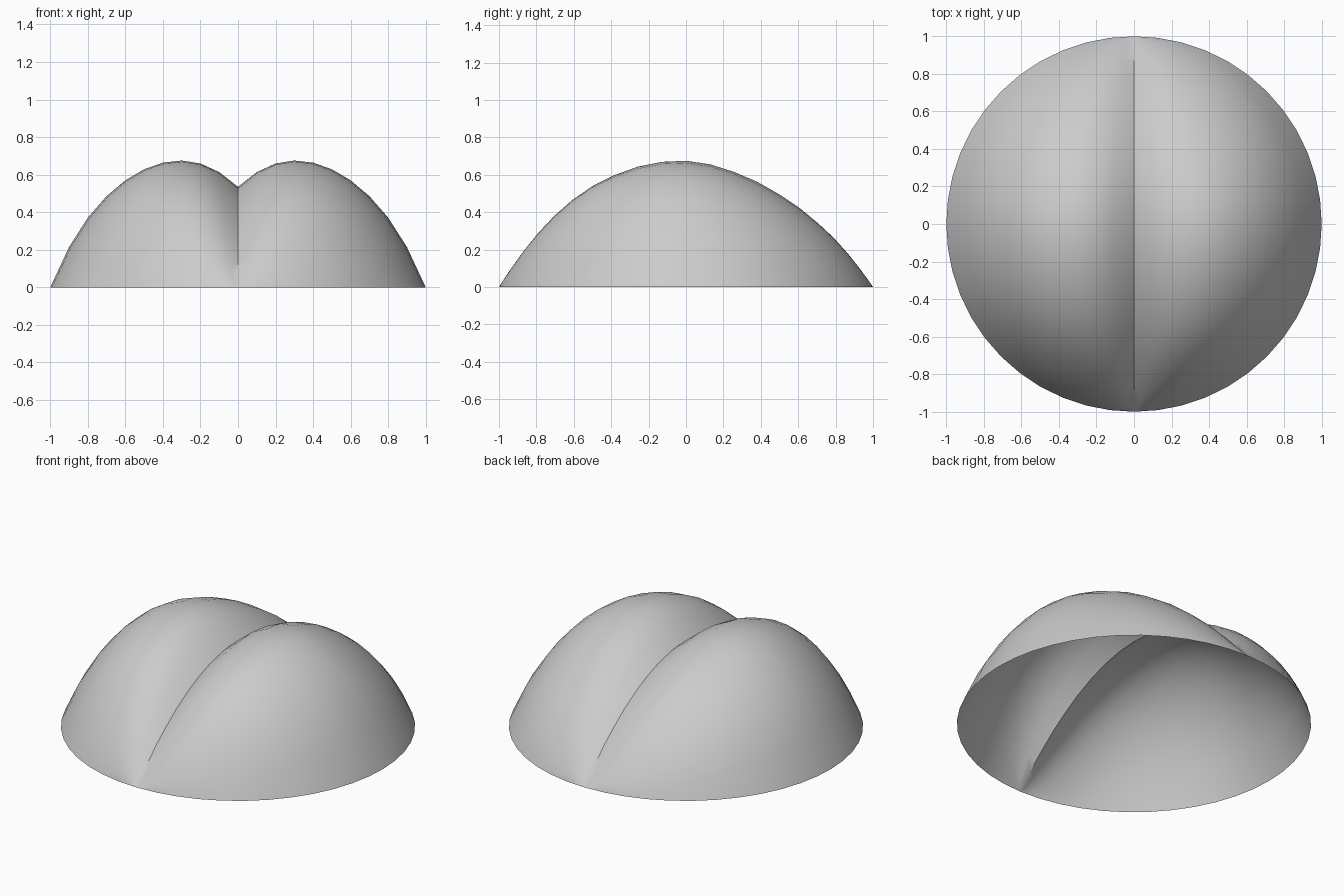
import bpy
import bmesh
import math

cube = bpy.data.objects.get("Cube")
if cube:
    bpy.data.objects.remove(cube, do_unlink=True)

STEPS_Y = 24      # front to back
STEPS_X = 10      # crease to rim, each side

# lobe fullness from front (-1) to back (+1)
FULLNESS = [(-1, 1.75), (-0.8, 1.55), (-0.6, 1.36), (-0.4, 1.16), (-0.2, 1.05), (0, 1.0),
            (0.3, 0.89), (0.5, 0.91), (0.7, 1.02), (0.8, 1.15), (1, 1.35)]


def fullness(y):
    for (y0, k0), (y1, k1) in zip(FULLNESS, FULLNESS[1:]):
        if y <= y1:
            return k0 + (k1 - k0) * (y - y0) / (y1 - y0)
    return FULLNESS[-1][1]


def height(x, y, u):
    """Parabolic crease plus a lobe rising towards each side."""
    u = abs(u)
    lobe = 0.954 * u - 1.159 * u ** 2 + 0.925 * u ** 3
    k = 1 + (fullness(y) - 1) * (1 - u * u)
    return max(0.0, 1 - x * x - y * y) * (0.535 + lobe * k)


bm = bmesh.new()

# Strips across the dome, running between a front and a back pole
front = bm.verts.new((0, -1, 0))
back = bm.verts.new((0, 1, 0))
rows = []
for i in range(1, STEPS_Y):
    phi = math.pi * i / STEPS_Y
    y, w = -math.cos(phi), math.sin(phi)
    row = []
    for j in range(-STEPS_X, STEPS_X + 1):
        u = j / STEPS_X
        row.append(bm.verts.new((u * w, y, height(u * w, y, u))))
    rows.append(row)

for j in range(2 * STEPS_X):
    bm.faces.new((front, rows[0][j + 1], rows[0][j]))
    bm.faces.new((back, rows[-1][j], rows[-1][j + 1]))
    for a, b in zip(rows, rows[1:]):
        bm.faces.new((a[j], a[j + 1], b[j + 1], b[j]))

# Smooth lobes, sharp central crease that fades out at the rim
for f in bm.faces:
    f.smooth = True
for e in bm.edges:
    if all(abs(v.co.x) < 1e-5 and abs(v.co.y) < 0.96 for v in e.verts):
        e.smooth = False
bm.normal_update()
if sum(f.normal.z for f in bm.faces) < 0:
    bmesh.ops.reverse_faces(bm, faces=bm.faces[:])

mesh = bpy.data.meshes.new("creased_dome")
bm.to_mesh(mesh)
bm.free()
dome = bpy.data.objects.new("creased_dome", mesh)
bpy.context.collection.objects.link(dome)

# Plain grey material
grey = bpy.data.materials.new("light_grey")
grey.use_nodes = True
colour = (0.6, 0.6, 0.6, 1.0)
grey.diffuse_color = colour
grey.node_tree.nodes["Principled BSDF"].inputs["Base Color"].default_value = colour
mesh.materials.append(grey)
